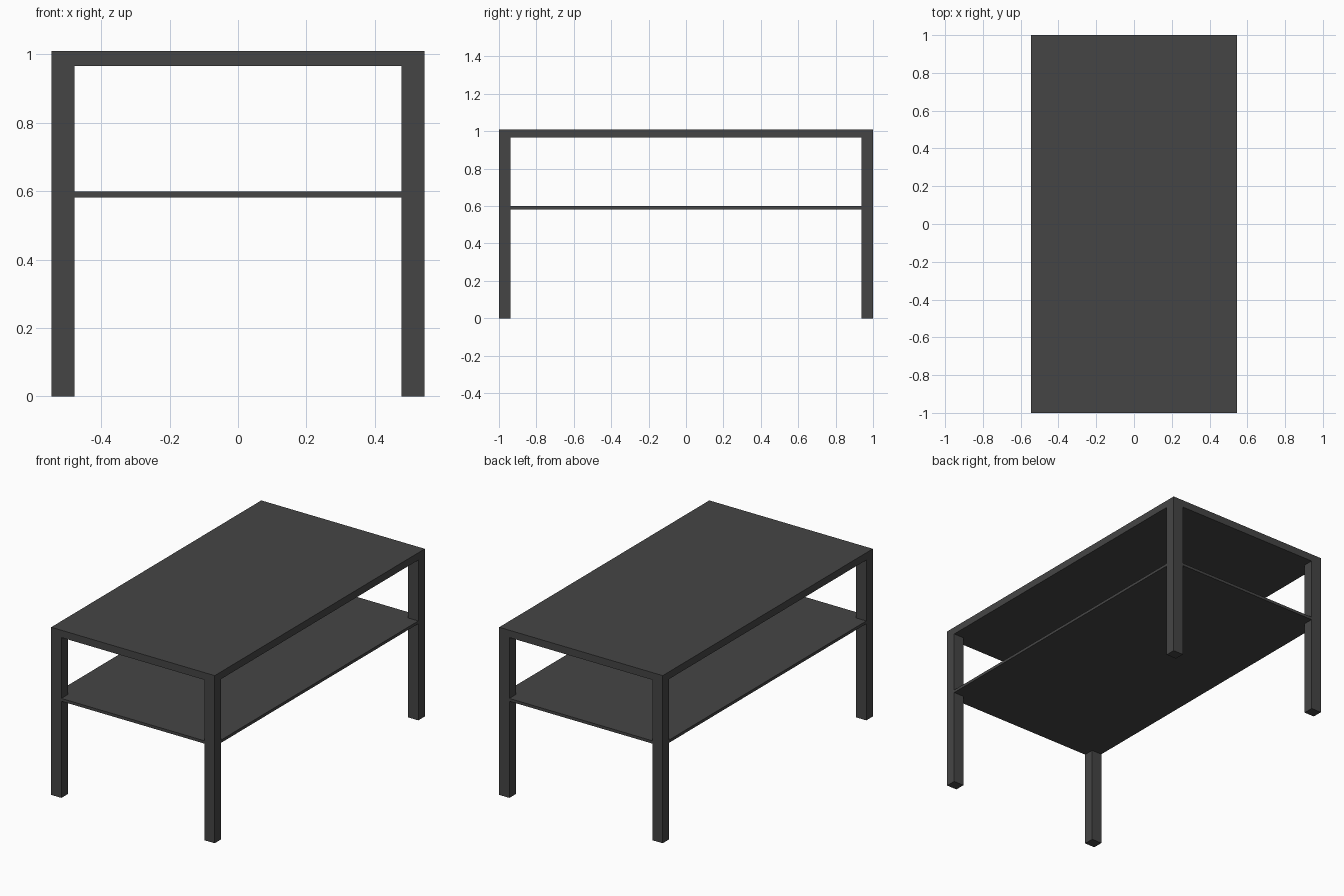
import bpy

if "Cube" in bpy.data.objects:
    bpy.data.objects.remove(bpy.data.objects["Cube"])

# One dark grey finish
grey = bpy.data.materials.new("dark_grey")
grey.diffuse_color = (0.06, 0.06, 0.06, 1)
grey.use_nodes = True
grey.node_tree.nodes["Principled BSDF"].inputs["Base Color"].default_value = grey.diffuse_color

HX, HY, TOP = 0.545, 1.0, 1.01   # half width, half length, height
LX, LY = 0.068, 0.062            # leg section
UNDER = 0.966                    # underside of table top
SHELF_LOW, SHELF_HIGH = 0.582, 0.599


def box(name, lo, hi):
    """Box between two opposite corners."""
    bpy.ops.mesh.primitive_cube_add(size=1, location=[(a + b) / 2 for a, b in zip(lo, hi)])
    ob = bpy.context.object
    ob.name = name
    ob.scale = [b - a for a, b in zip(lo, hi)]
    bpy.ops.object.transform_apply(location=False, rotation=False, scale=True)
    ob.data.materials.append(grey)
    return ob


# Table top
box("table_top", (-HX, -HY, UNDER), (HX, HY, TOP))

# Thin shelf, notched around the legs: a middle panel plus a strip between each end pair
box("shelf", (-HX, -HY + LY, SHELF_LOW), (HX, HY - LY, SHELF_HIGH))
for side, s in (("front", -1), ("back", 1)):
    y0, y1 = sorted((s * HY, s * (HY - LY)))
    box(side + "_shelf_strip", (-HX + LX, y0, SHELF_LOW), (HX - LX, y1, SHELF_HIGH))

# Four corner legs
for side, sy in (("front", -1), ("back", 1)):
    for hand, sx in (("left", -1), ("right", 1)):
        x0, x1 = sorted((sx * HX, sx * (HX - LX)))
        y0, y1 = sorted((sy * HY, sy * (HY - LY)))
        box(f"{side}_{hand}_leg", (x0, y0, 0), (x1, y1, UNDER))
